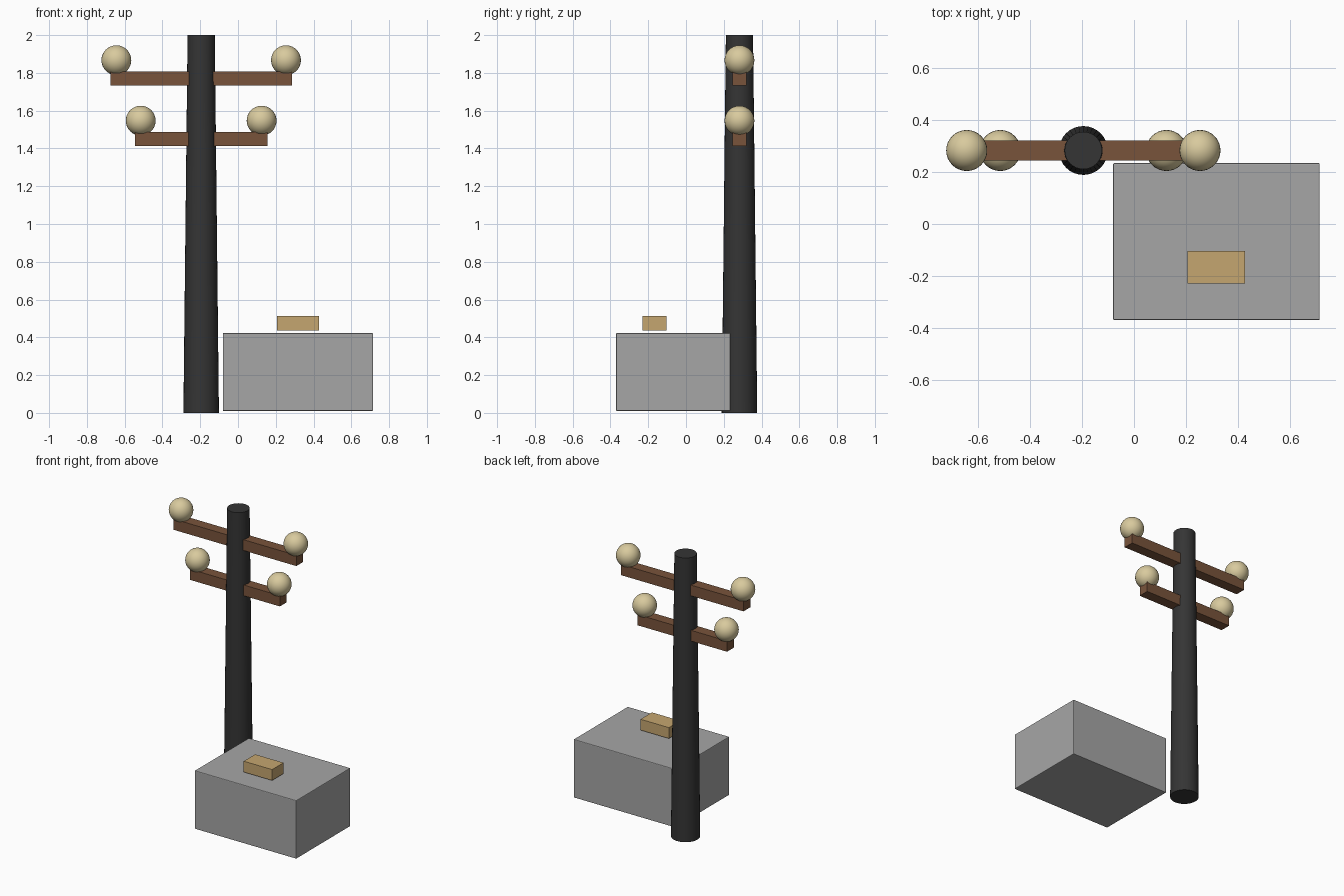
import bpy
import math

cube = bpy.data.objects.get("Cube")
if cube:
    bpy.data.objects.remove(cube, do_unlink=True)


def material(name, r, g, b):
    mat = bpy.data.materials.new(name)
    mat.use_nodes = True
    mat.diffuse_color = (r, g, b, 1)
    mat.node_tree.nodes["Principled BSDF"].inputs["Base Color"].default_value = (r, g, b, 1)
    return mat


charcoal = material("charcoal", 0.035, 0.035, 0.035)
brown = material("brown_wood", 0.19, 0.088, 0.044)
cream = material("cream", 0.69, 0.59, 0.34)
grey = material("grey", 0.38, 0.38, 0.38)
tan = material("tan", 0.56, 0.38, 0.16)


def finish(name, mat):
    obj = bpy.context.object
    obj.name = name
    obj.data.materials.append(mat)
    return obj


def box(name, low, high, mat, bevel=0):
    center = [(a + b) / 2 for a, b in zip(low, high)]
    bpy.ops.mesh.primitive_cube_add(size=1, location=center)
    obj = finish(name, mat)
    obj.scale = [b - a for a, b in zip(low, high)]
    bpy.ops.object.transform_apply(location=False, rotation=False, scale=True)
    if bevel:
        mod = obj.modifiers.new("soft_edges", "BEVEL")
        mod.width = bevel
        mod.segments = 2
    return obj


POLE_X, POLE_Y = -0.195, 0.283

# Tapered pole
bpy.ops.mesh.primitive_cone_add(vertices=32, radius1=0.094, radius2=0.072,
                                depth=2, location=(POLE_X, POLE_Y, 1))
finish("pole", charcoal)
bpy.ops.object.shade_smooth_by_angle(angle=math.radians(40))

# Crossarms, each with a ball at both ends
for level, z, reach in (("upper", 1.77, 0.48), ("lower", 1.45, 0.351)):
    box(level + "_crossarm", (POLE_X - reach, POLE_Y - 0.038, z - 0.038),
        (POLE_X + reach, POLE_Y + 0.038, z + 0.038), brown)
    for side, sign in (("right", -1), ("left", 1)):
        bpy.ops.mesh.primitive_uv_sphere_add(
            segments=32, ring_count=16, radius=0.079,
            location=(POLE_X + sign * (reach - 0.031), POLE_Y, z + 0.097))
        finish(f"{level}_{side}_ball", cream)
        bpy.ops.object.shade_smooth()

# Large block and the small block hovering just above it
box("large_block", (-0.08, -0.37, 0.01), (0.715, 0.235, 0.423), grey, 0.005)
box("small_block", (0.206, -0.23, 0.435), (0.428, -0.103, 0.512), tan)
